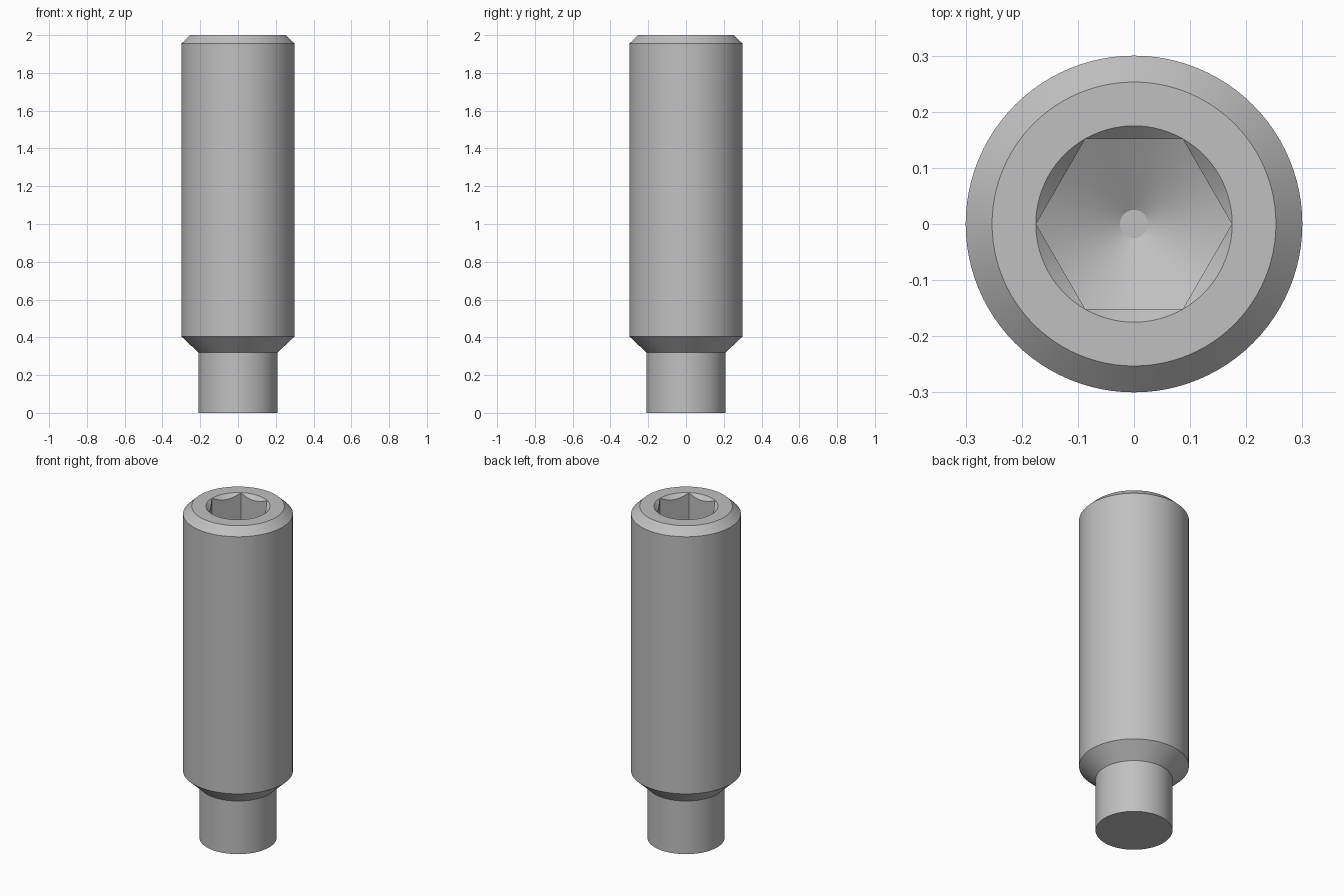
import bpy, bmesh, math

if "Cube" in bpy.data.objects:
    bpy.data.objects.remove(bpy.data.objects["Cube"], do_unlink=True)

SEGMENTS = 96
TOP = 2.0
HEX_RADIUS = 0.1745
SOCKET_FLOOR = 1.65       # height where the hex corners meet the drilled cone
TIP_RADIUS = 0.025


def add_object(name, bm):
    bmesh.ops.recalc_face_normals(bm, faces=bm.faces)
    mesh = bpy.data.meshes.new(name)
    bm.to_mesh(mesh)
    bm.free()
    obj = bpy.data.objects.new(name, mesh)
    bpy.context.collection.objects.link(obj)
    return obj


def turned(name, profile, sides=SEGMENTS):
    """Solid of revolution from (radius, height) pairs, capped at both ends."""
    bm = bmesh.new()
    rings = []
    for r, z in profile:
        angles = [math.tau * i / sides for i in range(sides)]
        rings.append([bm.verts.new((r * math.cos(a), r * math.sin(a), z)) for a in angles])
    for low, high in zip(rings, rings[1:]):
        for i in range(sides):
            j = (i + 1) % sides
            bm.faces.new((low[i], low[j], high[j], high[i]))
    bm.faces.new(rings[0])
    bm.faces.new(rings[-1])
    return add_object(name, bm)


def combine(target, tool, operation):
    """Apply a boolean to the target and drop the tool."""
    tool.hide_render = True
    mod = target.modifiers.new(operation.title(), 'BOOLEAN')
    mod.operation = operation
    mod.solver = 'EXACT'
    mod.object = tool
    bpy.context.view_layer.objects.active = target
    bpy.ops.object.modifier_apply(modifier=mod.name)
    bpy.data.objects.remove(tool, do_unlink=True)


# Screw body: dog point, shoulder cone, shank and top chamfer
screw = turned("set_screw", [(0.21, 0), (0.21, 0.32), (0.3, 0.405),
                             (0.3, 1.955), (0.253, TOP)])

# Hex socket with a drilled conical floor
slope = math.tan(math.radians(30))
tip_z = SOCKET_FLOOR - (HEX_RADIUS - TIP_RADIUS) * slope
rim = 0.24
socket = turned("socket_cutter", [(HEX_RADIUS, 1.4), (HEX_RADIUS, 2.2)], sides=6)
drill = turned("drill_cutter", [(TIP_RADIUS, tip_z),
                                (rim, tip_z + (rim - TIP_RADIUS) * slope),
                                (rim, 2.1)])
combine(socket, drill, 'INTERSECT')
combine(screw, socket, 'DIFFERENCE')

# Countersink around the socket mouth
sink = turned("countersink_cutter", [(0.075, TOP - 0.1), (0.275, TOP + 0.1)])
combine(screw, sink, 'DIFFERENCE')

# Steel
steel = bpy.data.materials.new("grey_steel")
steel.use_nodes = True
colour = (0.53, 0.53, 0.53, 1)
steel.diffuse_color = colour
steel.node_tree.nodes["Principled BSDF"].inputs["Base Color"].default_value = colour
screw.data.materials.clear()
screw.data.materials.append(steel)
for face in screw.data.polygons:
    face.material_index = 0

bpy.ops.object.select_all(action='DESELECT')
screw.select_set(True)
bpy.context.view_layer.objects.active = screw
bpy.ops.object.shade_smooth_by_angle(angle=math.radians(20))
